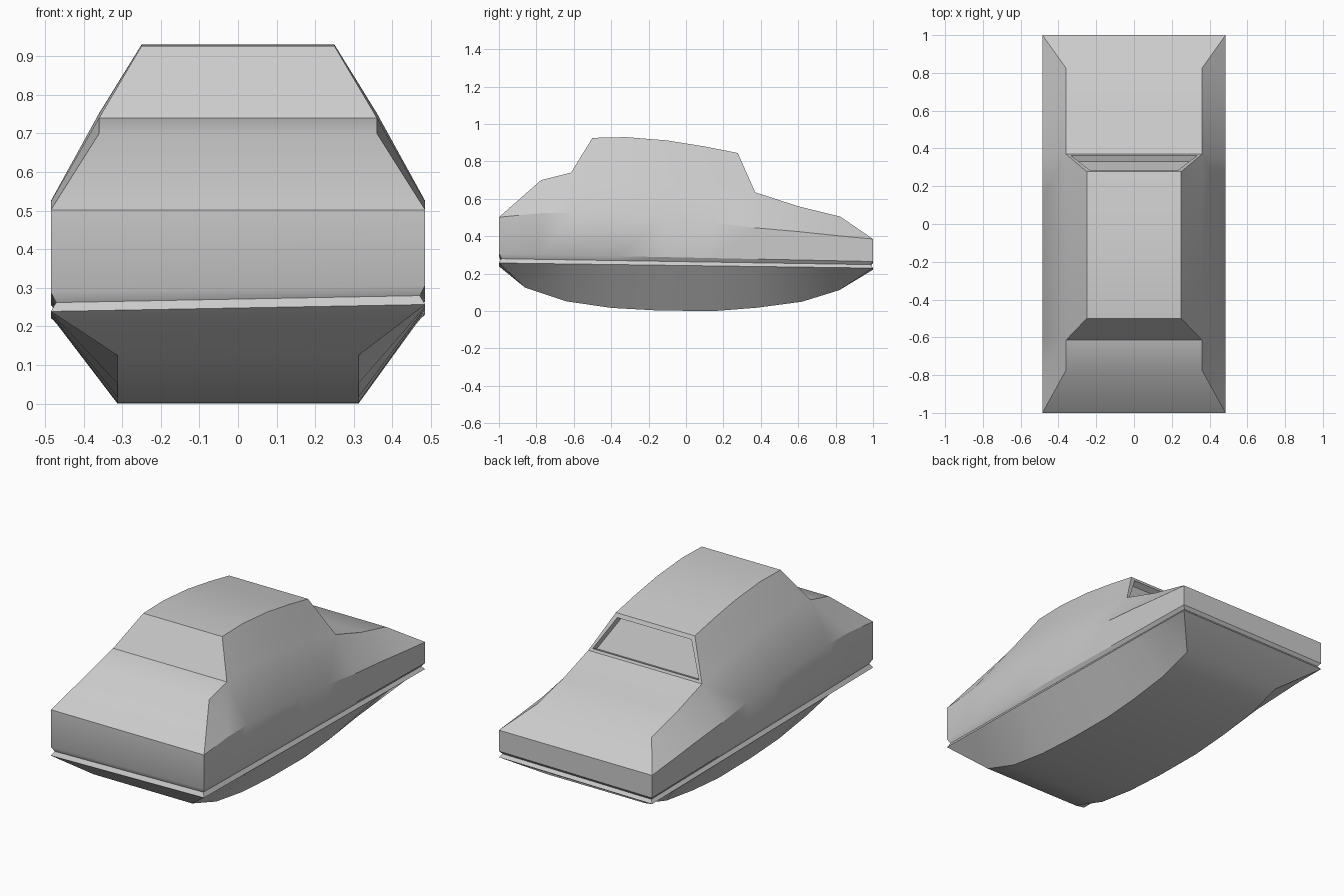
import bpy, bmesh, math

if "Cube" in bpy.data.objects:
    bpy.data.objects.remove(bpy.data.objects["Cube"])

# Profiles as (y, z), front to back; end stations of shoulder and keel join the belt and hull edge
Y = [-1, -.78, -.6, -.37, -.12, .13, .37, .6, .82, 1]
BELT_Z = [.502, .523, .525, .516, .50, .475, .445, .425, .402, .385]
SHOULDER = [(-.775, .70), (-.615, .74), (-.37, .752), (-.12, .73), (.13, .69),
            (.37, .635), (.6, .56), (.825, .505)]
ROOF = [(-.5, .926), (-.32, .93), (-.1, .912), (.1, .88), (.277, .845)]
KEEL = [(-.86, .125), (-.64, .052), (-.4, .017), (-.15, .003), (.15, 0),
        (.38, .018), (.62, .05), (.82, .112)]
W, SHOULDER_X, ROOF_X, KEEL_X = .485, .36, .25, .312
N = len(Y)

bm = bmesh.new()
cache = {}


def vert(co):
    key = tuple(round(c, 4) for c in co)
    if key not in cache:
        cache[key] = bm.verts.new(key)
    return cache[key]


def face(*cos):
    vs = list(dict.fromkeys(vert(c) for c in cos))
    return bm.faces.new(vs) if len(vs) > 2 else None


def strip(a, b):
    for i in range(len(a) - 1):
        face(a[i], a[i + 1], b[i + 1], b[i])


def groove_line(s, front, back, inset=0):
    # the waistline groove runs slightly lower towards the left side
    drop = .009 * (1 - s)
    pts = []
    for y in Y:
        t = (y + 1) / 2
        z = front + (back - front) * t - drop * (1 - .5 * t)
        pts.append((s * (W - inset), max(-1 + inset, min(1 - inset, y)), z))
    return pts


def side(s):
    belt = [(s * W, y, z) for y, z in zip(Y, BELT_Z)]
    top = groove_line(s, .307, .265)
    mid = groove_line(s, .280, .248, .014)
    edge = groove_line(s, .257, .230)
    shoulder = [belt[0]] + [(s * SHOULDER_X, *p) for p in SHOULDER] + [belt[-1]]
    keel = [edge[0]] + [(s * KEEL_X, *p) for p in KEEL] + [edge[-1]]
    roof = [(s * ROOF_X, *p) for p in ROOF]
    for a, b in ((keel, edge), (edge, mid), (mid, top), (top, belt), (belt, shoulder)):
        strip(a, b)
    strip(shoulder[2:7], roof)
    return keel, edge, mid, top, belt, shoulder, roof


# Both flanks, then the surfaces spanning between them
L, R = side(-1), side(1)
strip(L[0], R[0])
strip(L[5][:3], R[5][:3])
strip(L[5][6:], R[5][6:])
strip(L[6], R[6])
for i in range(1, 4):
    for k in (0, N - 1):
        face(L[i][k], R[i][k], R[i + 1][k], L[i + 1][k])
face(L[5][2], R[5][2], R[6][0], L[6][0])
window = face(L[5][6], R[5][6], R[6][-1], L[6][-1])
bmesh.ops.recalc_face_normals(bm, faces=bm.faces[:])

# Recessed rear window
bmesh.ops.inset_individual(bm, faces=[window], thickness=.028)
bmesh.ops.inset_individual(bm, faces=[window], thickness=.004, depth=-.035)

mesh = bpy.data.meshes.new("vehicle_body")
bm.to_mesh(mesh)
bm.free()
body = bpy.data.objects.new("vehicle_body", mesh)
bpy.context.collection.objects.link(body)
bpy.context.view_layer.objects.active = body
body.select_set(True)
bpy.ops.object.shade_smooth_by_angle(angle=math.radians(30))
